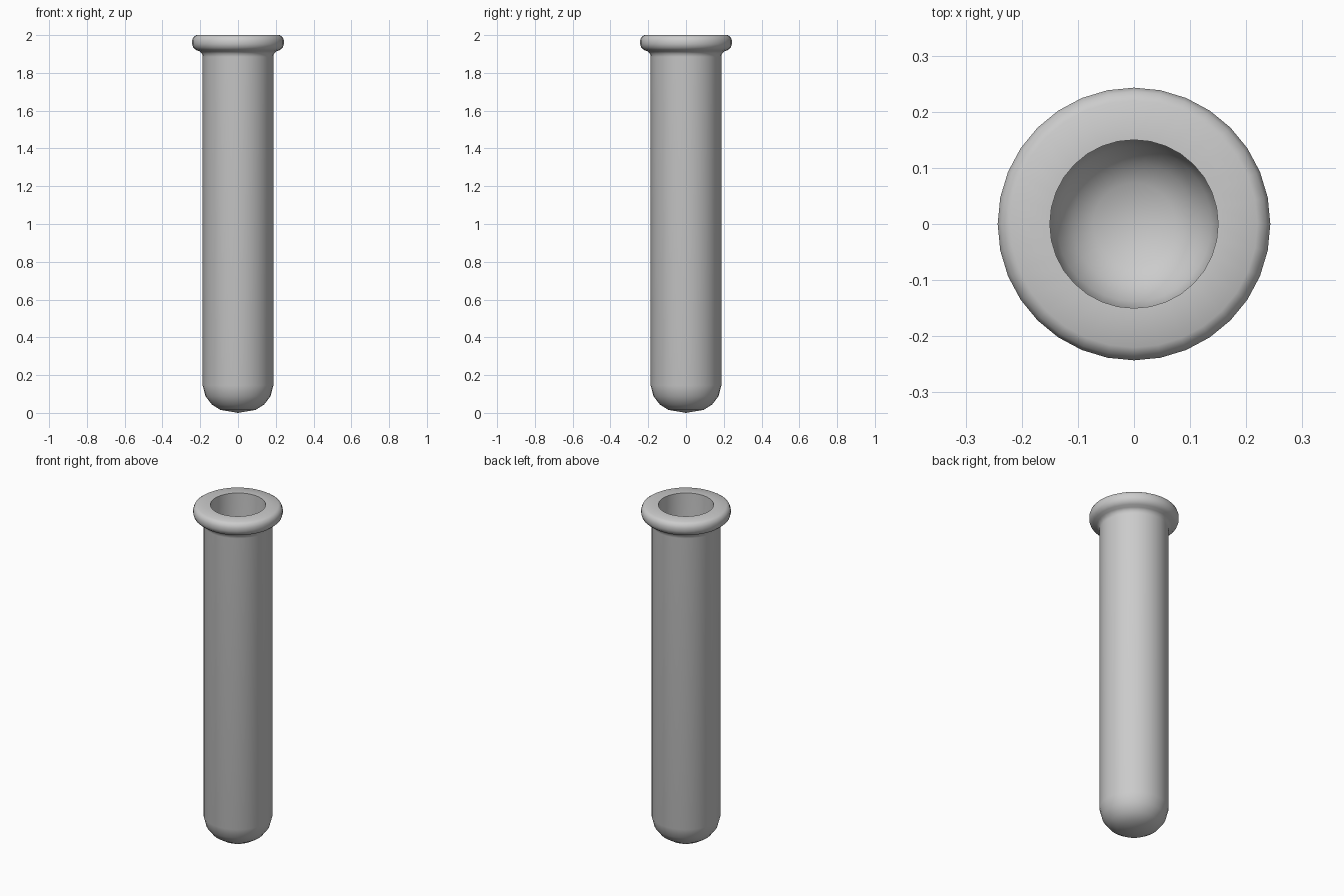
import bpy, bmesh, math

if "Cube" in bpy.data.objects:
    bpy.data.objects.remove(bpy.data.objects["Cube"])

SIDES = 32

# Half profile: outer rounded base, wall, rolled lip, then the inside bore
outer = [(0, 0), (0.093, 0.016), (0.138, 0.044), (0.172, 0.088), (0.187, 0.145),
         (0.187, 1.885), (0.19, 1.902), (0.203, 1.914), (0.222, 1.921),
         (0.237, 1.935), (0.243, 1.952), (0.243, 1.972), (0.236, 1.99), (0.22, 2.0)]
inner = [(0.15, 2.0), (0.15, 0.16), (0.138, 0.115), (0.11, 0.077), (0.073, 0.053), (0, 0.04)]


def lathe(name, profile):
    bm = bmesh.new()
    verts = [bm.verts.new((r, 0, z)) for r, z in profile]
    edges = [bm.edges.new(pair) for pair in zip(verts, verts[1:])]
    bmesh.ops.spin(bm, geom=verts + edges, cent=(0, 0, 0), axis=(0, 0, 1),
                   angle=math.tau, steps=SIDES, use_merge=True)
    bmesh.ops.remove_doubles(bm, verts=bm.verts, dist=1e-5)
    bmesh.ops.recalc_face_normals(bm, faces=bm.faces)
    mesh = bpy.data.meshes.new(name)
    bm.to_mesh(mesh)
    bm.free()
    obj = bpy.data.objects.new(name, mesh)
    bpy.context.collection.objects.link(obj)
    return obj


# Hollow tube with lip, smooth apart from the sharp mouth edge
tube = lathe("test_tube", outer + inner)
bpy.context.view_layer.objects.active = tube
tube.select_set(True)
bpy.ops.object.shade_smooth_by_angle(angle=math.radians(50))
